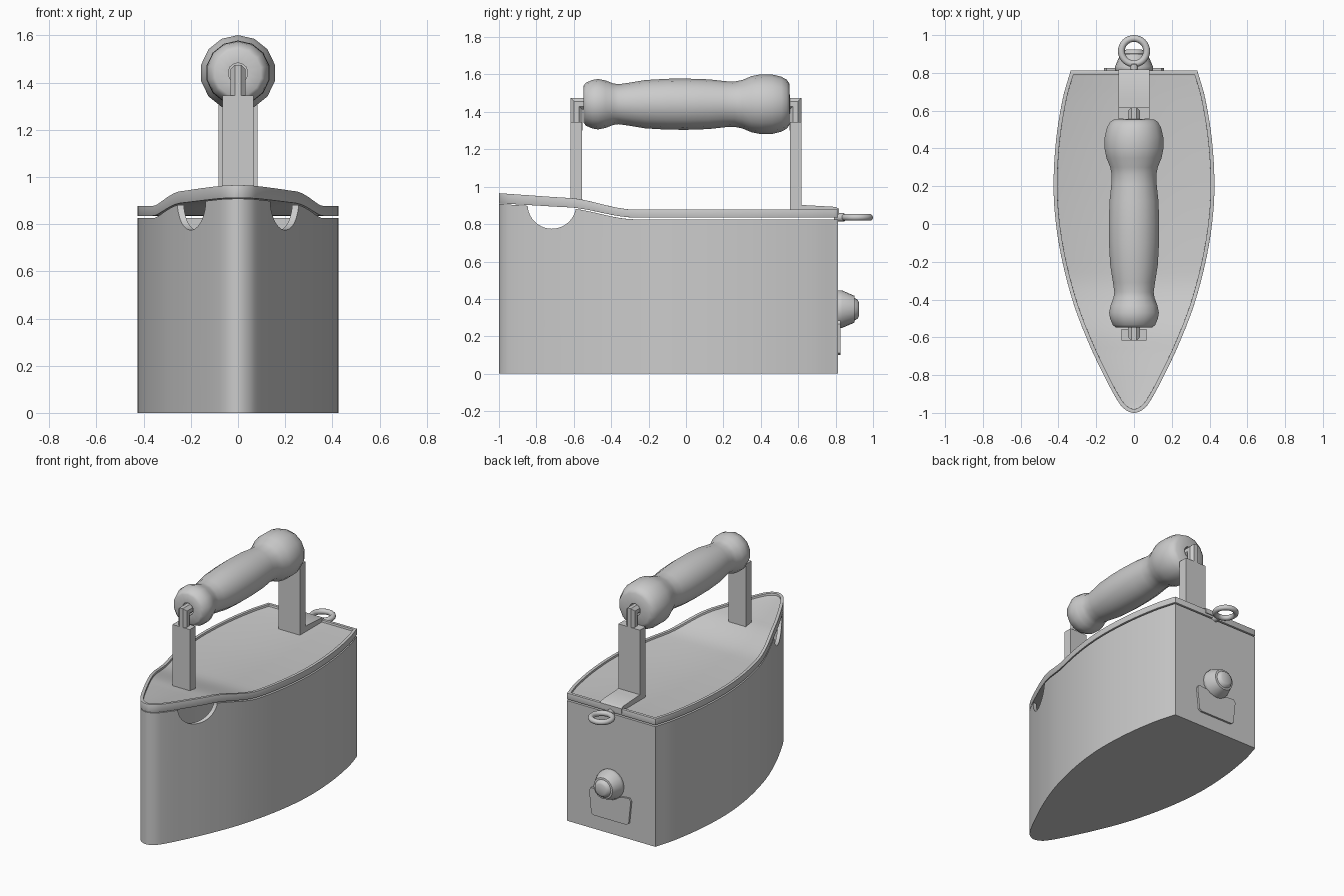
import bpy, bmesh, math
from mathutils import Vector

if "Cube" in bpy.data.objects:
    bpy.data.objects.remove(bpy.data.objects["Cube"])


def finish(name, bm, angle=35, bevel=0):
    bmesh.ops.remove_doubles(bm, verts=bm.verts, dist=1e-5)
    bmesh.ops.recalc_face_normals(bm, faces=bm.faces)
    me = bpy.data.meshes.new(name)
    bm.to_mesh(me)
    bm.free()
    ob = bpy.data.objects.new(name, me)
    bpy.context.collection.objects.link(ob)
    bpy.ops.object.select_all(action='DESELECT')
    ob.select_set(True)
    bpy.context.view_layer.objects.active = ob
    if bevel:
        m = ob.modifiers.new("bevel", 'BEVEL')
        m.width, m.segments, m.limit_method = bevel, 2, 'ANGLE'
        m.angle_limit = math.radians(40)
        bpy.ops.object.modifier_apply(modifier="bevel")
    if angle:
        bpy.ops.object.shade_smooth_by_angle(angle=math.radians(angle))
    return ob


# Plan outline of the iron, right half from tip to back corner
KEY = [(0, -1), (.05, -.98), (.09, -.93), (.15, -.82), (.24, -.63), (.327, -.4), (.395, -.12),
       (.425, .15), (.415, .42), (.378, .66), (.335, .812)]


def spline(pts, steps=6):
    p = [Vector(q) for q in pts]
    p = [Vector((-p[1].x, p[1].y))] + p + [2 * p[-1] - p[-2]]
    out = []
    for a, b, c, d in zip(p, p[1:], p[2:], p[3:]):
        for k in range(steps):
            t = k / steps
            out.append(.5 * (2 * b + (c - a) * t + (2 * a - 5 * b + 4 * c - d) * t * t
                             + (3 * b - a - 3 * c + d) * t ** 3))
    return out + [p[-2]]


HALF = spline(KEY)
N = len(HALF)


def inset(d):
    loop = HALF + [Vector((-p.x, p.y)) for p in reversed(HALF[1:])]
    out = []
    for i, p in enumerate(loop):
        e1 = (p - loop[i - 1]).normalized()
        e2 = (loop[(i + 1) % len(loop)] - p).normalized()
        n1, n2 = Vector((-e1.y, e1.x)), Vector((-e2.y, e2.x))
        out.append(p + (n1 + n2) * d / (1 + n1.dot(n2)))
    return out


def rise(y):
    # Upward sweep of the lid towards the tip
    t = min(max((-.27 - y) / .38, 0), 1)
    return .065 * t * t * (3 - 2 * t) + .025 * max(0, (-.65 - y) / .35)


def shell(name, rings, bevel=0):
    # Bridges inset outlines and closes both ends with cross strips
    bm = bmesh.new()
    loops = [[bm.verts.new((p.x, p.y, z(p.y))) for p in inset(d)] for d, z in rings]
    n = len(loops[0])
    for a, b in zip(loops, loops[1:]):
        for i in range(n):
            j = (i + 1) % n
            bm.faces.new((a[i], a[j], b[j], b[i]))
    for lp in (loops[0], loops[-1]):
        bm.faces.new((lp[0], lp[1], lp[-1]))
        for i in range(1, N - 1):
            bm.faces.new((lp[i], lp[i + 1], lp[n - i - 1], lp[n - i]))
    return finish(name, bm, 30, bevel)


def lathe(name, prof, z, sides, angle=40):
    # Turned part around an axis along y; profile holds (y, radius)
    bm = bmesh.new()
    vs = [bm.verts.new((0, y, z + r)) for y, r in prof]
    es = [bm.edges.new(e) for e in zip(vs, vs[1:])]
    bmesh.ops.spin(bm, geom=vs + es, cent=(0, 0, z), axis=(0, 1, 0),
                   angle=2 * math.pi, steps=sides, use_merge=True)
    return finish(name, bm, angle)


def prism(name, pts, place, bevel=0):
    # Extrudes a 2D outline; place(u, v, side) gives the 3D point
    bm = bmesh.new()
    a, b = [[bm.verts.new(place(u, v, s)) for u, v in pts] for s in (-1, 1)]
    bm.faces.new(a)
    bm.faces.new(b)
    for i in range(len(pts)):
        j = (i + 1) % len(pts)
        bm.faces.new((a[i], a[j], b[j], b[i]))
    return finish(name, bm, 30, bevel)


# Hollow coal body
def body_top(y):
    return .825 + .92 * rise(y)


body = shell("body", [(0, lambda y: 0), (0, body_top), (.025, body_top), (.025, lambda y: .04)])

# Round vents cut through both side walls under the lid
bpy.ops.mesh.primitive_cylinder_add(vertices=40, radius=.13, depth=2, location=(0, -.717, .905),
                                    rotation=(0, math.pi / 2, 0))
cutter = bpy.context.object
cutter.hide_render = True
cut = body.modifiers.new("vents", 'BOOLEAN')
cut.operation, cut.object, cut.solver = 'DIFFERENCE', cutter, 'EXACT'
bpy.context.view_layer.objects.active = body
bpy.ops.object.modifier_apply(modifier="vents")
bpy.data.objects.remove(cutter)

# Lid with raised rim
def low(y):
    return .835 + .85 * rise(y)


def high(y):
    return .877 + .98 * rise(y)


shell("lid", [(0, low), (0, high), (.02, high), (.02, lambda y: high(y) - .014)], .004)

# Hinge plate at the back of the lid
prism("hinge_plate", [(.56, .85), (.56, .905), (.66, .9), (.80, .892), (.818, .882), (.818, .85)],
      lambda u, v, s: (s * .082, u, v))

# Handle posts and the bent rods that carry the grip
for label, s, w, z0 in (("front", -1, .066, .89), ("back", 1, .082, .86)):
    y0, y1 = s * .555, s * .617
    prism(label + "_post", [(y0, z0), (y1, z0), (y1, 1.345), (y0, 1.345)],
          lambda u, v, k: (k * w, u, v))
    bm = bmesh.new()
    rings = []
    for y, z, ty, tz in ((.586, 1.3, 1, 0), (.586, 1.443, 1, 1), (.42, 1.443, 0, 1)):
        ring = []
        for i in range(8):
            a = math.pi / 8 + i * math.pi / 4
            c, q = .034 * math.cos(a), .034 * math.sin(a)
            ring.append(bm.verts.new((c, s * (y + q * ty), z + q * tz)))
        rings.append(ring)
    for a, b in zip(rings, rings[1:]):
        for i in range(8):
            bm.faces.new((a[i], a[(i + 1) % 8], b[(i + 1) % 8], b[i]))
    bm.faces.new(rings[0])
    bm.faces.new(rings[-1])
    finish(label + "_rod", bm, 30)

# Turned grip with bored ends
lathe("grip", [(-.45, 0), (-.45, .042), (-.545, .042), (-.547, .1), (-.535, .115), (-.50, .13),
               (-.47, .135), (-.43, .127), (-.39, .111), (-.36, .107), (-.31, .114), (-.22, .129),
               (-.1, .136), (0, .137), (.12, .133), (.21, .123), (.26, .121), (.30, .129),
               (.35, .15), (.40, .16), (.46, .159), (.51, .147), (.54, .13), (.553, .11),
               (.555, .042), (.46, .042), (.46, 0)], 1.441, 14, 50)

# Lifting ring with its stub
bpy.ops.mesh.primitive_torus_add(location=(0, .915, .836), major_radius=.067, minor_radius=.018,
                                 major_segments=32, minor_segments=12)
bpy.context.object.name = "lifting_ring"
bpy.ops.object.shade_smooth()
lathe("ring_stub", [(.79, 0), (.79, .022), (.845, .022), (.855, .012), (.855, 0)], .836, 12)

# Draught flap and knob on the back wall
flap = [(-.125, .1), (.125, .1), (.142, .112), (.158, .265), (.145, .285), (.09, .28), (.05, .262),
        (-.05, .262), (-.09, .28), (-.145, .285), (-.158, .265), (-.142, .112)]
prism("draught_flap", flap, lambda u, v, s: (u, .813 + s * .013, v))
lathe("knob", [(.80, 0), (.80, .09), (.815, .1), (.835, .1), (.90, .072), (.902, .06),
               (.918, .05), (.925, .037), (.925, 0)], .345, 20, 35)
